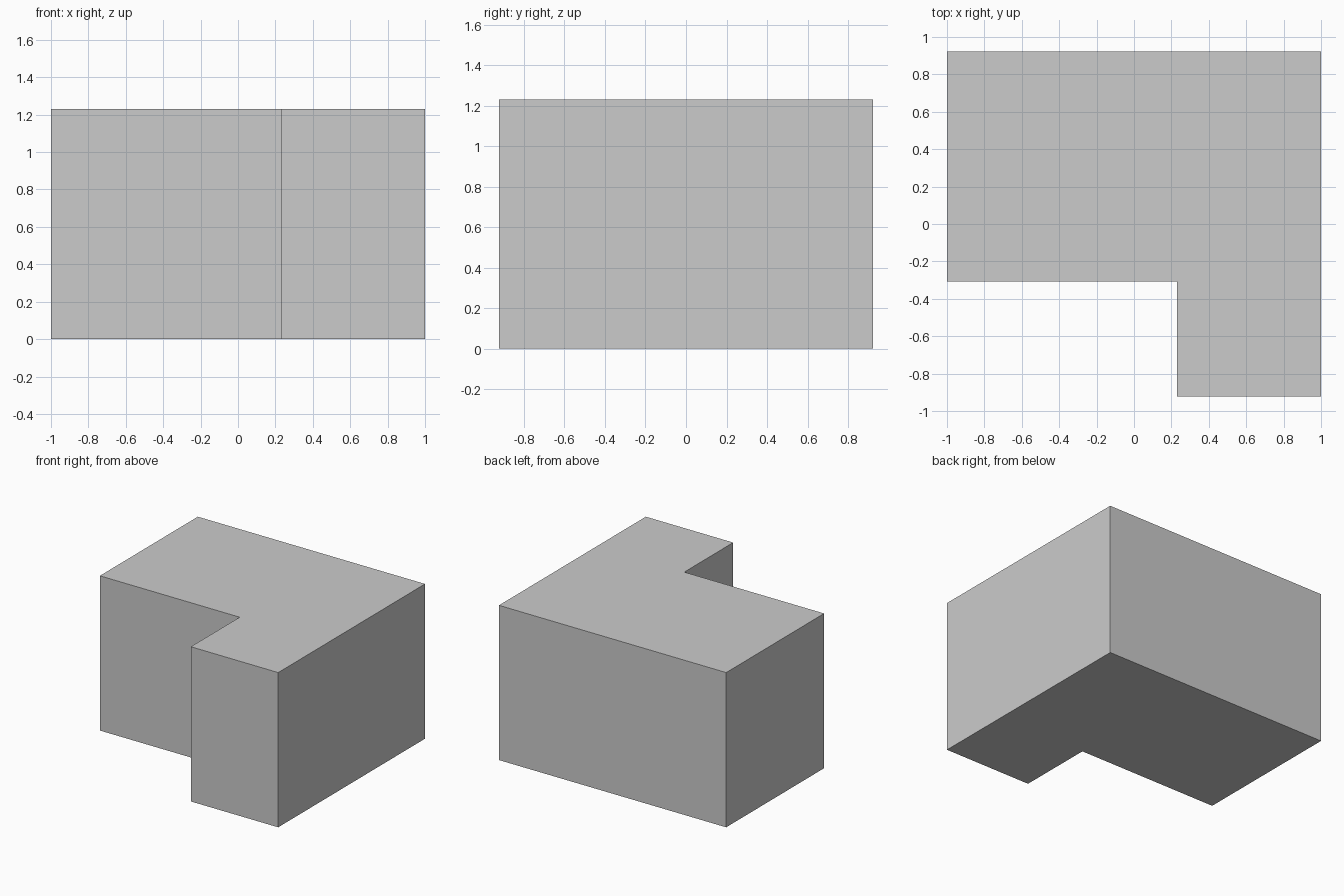
import bpy
import bmesh
from mathutils import Vector

if "Cube" in bpy.data.objects:
    bpy.data.objects.remove(bpy.data.objects["Cube"])

# L-shaped block outline and height
OUTLINE = [(-1, -0.308), (0.231, -0.308), (0.231, -0.923),
           (1, -0.923), (1, 0.923), (-1, 0.923)]
HEIGHT = 1.231

# Fracture field: each chunk is the region where its function ax+by+cz+d is largest
CHUNKS = {
    "front_top_chunk":         (0, 0, 0, 0),
    "front_right_top_chunk":   (1.455, 0.157, 0.091, -1.051),
    "right_middle_chunk":      (0.872, 0.402, -0.910, 0.680),
    "front_lower_chunk":       (0.247, 0.686, -1.481, 1.463),
    "left_top_chunk":          (-1.626, 1.231, -0.081, 0.280),
    "left_lower_chunk":        (-1.823, 0.399, -1.959, 0.806),
    "back_left_chunk":         (-2.583, 2.413, -0.580, -0.570),
    "back_top_chunk":          (-0.656, 3.068, -0.638, 0.440),
    "back_middle_chunk":       (-0.228, 2.896, -1.298, 1.010),
    "back_right_chunk":        (1.872, 3.274, -1.061, -1.120),
    "centre_top_chunk":        (-1.034, 1.469, -0.200, 0.440),
    "front_right_lower_chunk": (1.186, 0.391, -1.350, 0.592),
    "right_lower_chunk":       (1.018, 1.811, -2.713, 0.845),
    "back_lower_chunk":        (-0.038, 2.886, -1.818, 1.072),
}


def l_block():
    """Whole block before fracturing."""
    bm = bmesh.new()
    base = bm.faces.new([bm.verts.new((x, y, 0)) for x, y in OUTLINE])
    top = bmesh.ops.extrude_face_region(bm, geom=[base], use_keep_orig=True)["geom"]
    verts = [g for g in top if isinstance(g, bmesh.types.BMVert)]
    bmesh.ops.translate(bm, verts=verts, vec=(0, 0, HEIGHT))
    bmesh.ops.recalc_face_normals(bm, faces=bm.faces)
    return bm


def cut(bm, normal, offset):
    """Slice off the side where normal.p + offset > 0 and cap the hole."""
    bmesh.ops.bisect_plane(
        bm, geom=bm.verts[:] + bm.edges[:] + bm.faces[:], dist=1e-5,
        plane_co=-normal * offset / normal.length_squared,
        plane_no=normal.normalized(), clear_outer=True)
    rim = [e for e in bm.edges if e.is_boundary]
    if rim:
        bmesh.ops.edgeloop_fill(bm, edges=rim)


# Cut one chunk per function
for name, own in CHUNKS.items():
    bm = l_block()
    for other_name, other in CHUNKS.items():
        if other_name != name:
            diff = [o - s for o, s in zip(other, own)]
            cut(bm, Vector(diff[:3]), diff[3])
    bmesh.ops.recalc_face_normals(bm, faces=bm.faces)
    mesh = bpy.data.meshes.new(name)
    bm.to_mesh(mesh)
    bm.free()
    bpy.context.collection.objects.link(bpy.data.objects.new(name, mesh))
